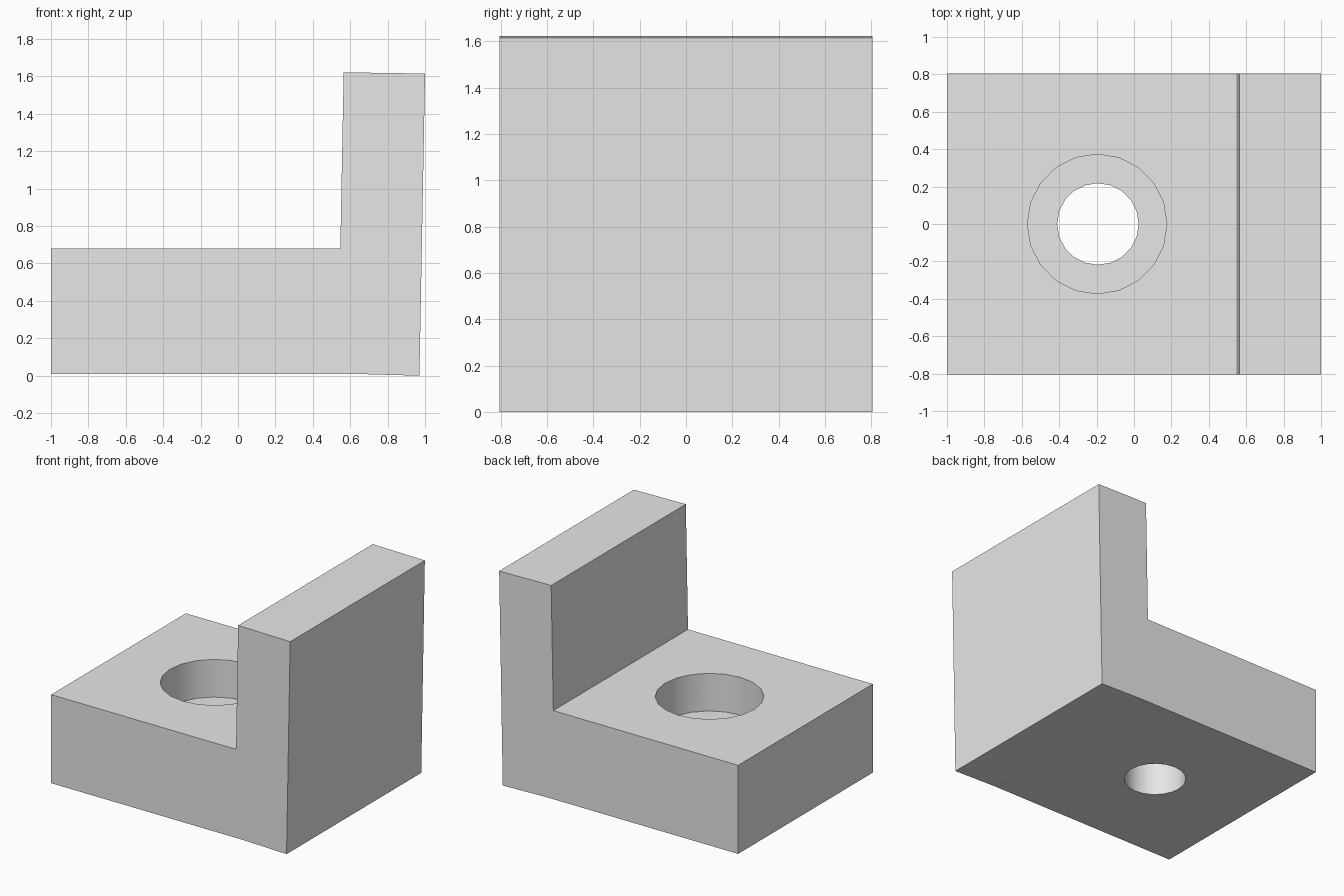
import bpy
import bmesh
import math

cube = bpy.data.objects.get("Cube")
if cube:
    bpy.data.objects.remove(cube, do_unlink=True)

HALF_DEPTH = 0.805

grey = bpy.data.materials.new("light_grey")
grey.use_nodes = True
colour = (0.8, 0.8, 0.8, 1)
grey.diffuse_color = colour
grey.node_tree.nodes["Principled BSDF"].inputs["Base Color"].default_value = colour

# L-shaped bracket: side profile extruded from front to back
profile = [(-1, 0.01), (0.61, 0.01), (0.97, 0), (1, 1.615),
           (0.565, 1.622), (0.547, 0.68), (-1, 0.68)]
bm = bmesh.new()
face = bm.faces.new([bm.verts.new((x, -HALF_DEPTH, z)) for x, z in profile])
extruded = bmesh.ops.extrude_face_region(bm, geom=[face])["geom"]
new_verts = [g for g in extruded if isinstance(g, bmesh.types.BMVert)]
bmesh.ops.translate(bm, verts=new_verts, vec=(0, 2 * HALF_DEPTH, 0))
bmesh.ops.recalc_face_normals(bm, faces=bm.faces)
mesh = bpy.data.meshes.new("bracket")
bm.to_mesh(mesh)
bm.free()
bracket = bpy.data.objects.new("bracket", mesh)
bpy.context.collection.objects.link(bracket)
mesh.materials.append(grey)


def drill(name, x, radius, bottom, top):
    """Cut a vertical round hole into the bracket."""
    bpy.ops.mesh.primitive_cylinder_add(
        vertices=20, radius=radius, depth=top - bottom,
        location=(x, 0, (bottom + top) / 2))
    cutter = bpy.context.object
    cutter.name = name
    cutter.hide_render = True
    cutter.data.materials.append(grey)
    cut = bracket.modifiers.new(name, 'BOOLEAN')
    cut.operation = 'DIFFERENCE'
    cut.solver = 'EXACT'
    cut.object = cutter
    bpy.context.view_layer.objects.active = bracket
    bpy.ops.object.modifier_apply(modifier=name)
    bpy.data.objects.remove(cutter, do_unlink=True)


# Stepped bolt hole: wide recess above a narrow through hole
drill("recess_cutter", -0.197, 0.373, 0.395, 1)
drill("through_hole_cutter", -0.193, 0.218, -0.5, 0.6)

# Smooth the round walls, keep the block edges crisp
bpy.ops.object.select_all(action='DESELECT')
bracket.select_set(True)
bpy.context.view_layer.objects.active = bracket
bpy.ops.object.shade_smooth_by_angle(angle=math.radians(30))

# The shallow underside crease stays flat shaded
for poly in mesh.polygons:
    if abs(poly.normal.z) > 0.9:
        poly.use_smooth = False
